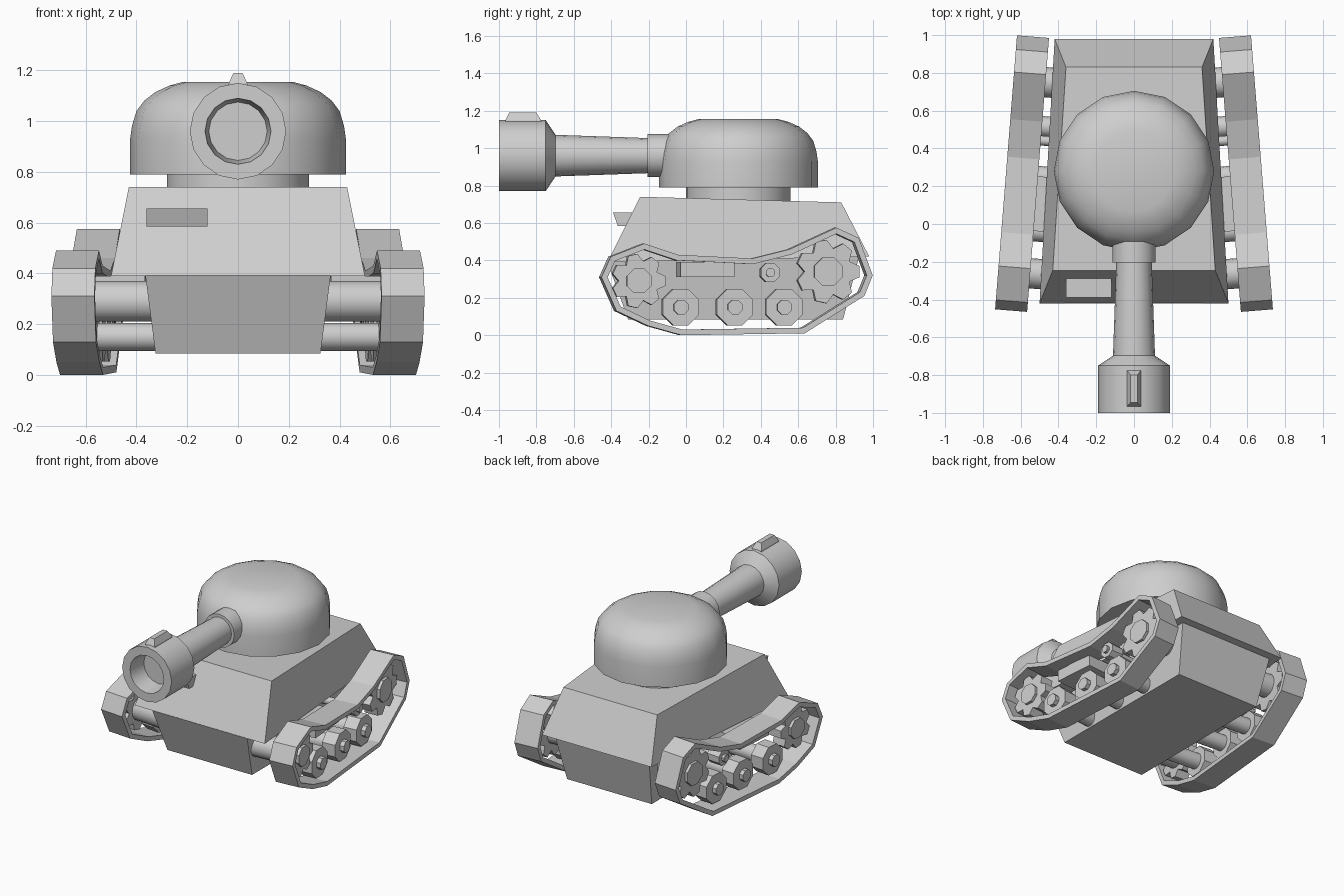
import bpy, bmesh, math
from mathutils import Matrix, Vector

if "Cube" in bpy.data.objects:
    bpy.data.objects.remove(bpy.data.objects["Cube"])

grey = bpy.data.materials.new("light_grey")
grey.diffuse_color = (0.62, 0.62, 0.62, 1)
grey.use_nodes = True
grey.node_tree.nodes["Principled BSDF"].inputs["Base Color"].default_value = grey.diffuse_color


def finish(name, bm, matrix=None, smooth=False):
    """Turn a bmesh into a named object."""
    bmesh.ops.recalc_face_normals(bm, faces=bm.faces)
    if matrix is not None:
        bmesh.ops.transform(bm, matrix=matrix, verts=bm.verts)
        if matrix.determinant() < 0:
            bmesh.ops.reverse_faces(bm, faces=bm.faces)
    me = bpy.data.meshes.new(name)
    bm.to_mesh(me)
    bm.free()
    me.materials.append(grey)
    ob = bpy.data.objects.new(name, me)
    bpy.context.collection.objects.link(ob)
    if smooth:
        bpy.ops.object.select_all(action='DESELECT')
        ob.select_set(True)
        bpy.context.view_layer.objects.active = ob
        bpy.ops.object.shade_smooth_by_angle(angle=math.radians(35))
    return ob


def loft(bm, loops, caps=True):
    """Skin matching closed loops of points."""
    rings = [[bm.verts.new(p) for p in loop] for loop in loops]
    n = len(rings[0])
    for a, b in zip(rings, rings[1:]):
        for i in range(n):
            j = (i + 1) % n
            bm.faces.new((a[i], a[j], b[j], b[i]))
    if caps:
        bm.faces.new(rings[0])
        bm.faces.new(rings[-1])


def lathe(name, profile, sides, matrix):
    """Turn (radius, height) points about z, then place."""
    bm = bmesh.new()
    loft(bm, [[(r * math.cos(2 * math.pi * i / sides), r * math.sin(2 * math.pi * i / sides), h)
               for i in range(sides)] for r, h in profile])
    return finish(name, bm, matrix, True)


def quad(hw_front, hw_rear, yf, yr, zf, zr):
    return [(-hw_front, yf, zf), (hw_front, yf, zf), (hw_rear, yr, zr), (-hw_rear, yr, zr)]


# Hull: tapered upper body over a narrower lower tub
bm = bmesh.new()
loft(bm, [quad(.50, .42, -.42, .98, .39, .42), quad(.43, .36, -.245, .83, .74, .71)])
finish("upper_hull", bm)
bm = bmesh.new()
loft(bm, [quad(.325, .325, -.31, .84, .085, .085), quad(.365, .365, -.42, .925, .391, .421)])
finish("lower_hull", bm)

# Driver's vision block on the sloped front
bm = bmesh.new()
side = [(-.39, .655), (-.365, .585), (-.25, .585), (-.25, .655)]
loft(bm, [[(x, y, z) for y, z in side] for x in (-.36, -.12)])
finish("vision_block", bm)

# Turret and its ring
place = Matrix.Translation((0, .28, 0))
lathe("turret_ring", [(.28, .70), (.28, .82)], 32, place)
lathe("turret", [(.425, .79), (.425, .93), (.418, .98), (.40, 1.04), (.37, 1.08),
                 (.325, 1.115), (.27, 1.14), (.215, 1.155)], 16, place)

# Gun along -y
gun = Matrix.Translation((0, 0, .96)) @ Matrix.Rotation(math.pi / 2, 4, 'X')
lathe("gun_collar", [(.115, -.1), (.115, .205)], 16, gun)
lathe("gun_barrel", [(.092, .15), (.112, .72)], 16, gun)
lathe("muzzle", [(.10, .69), (.115, .70), (.19, .75), (.19, 1.0), (.13, 1.0), (.115, .87)], 16, gun)

# Sight on the muzzle
bm = bmesh.new()
loft(bm, [quad(.04, .04, -.965, -.775, 1.13, 1.13), quad(.036, .036, -.965, -.775, 1.15, 1.15),
          quad(.018, .018, -.945, -.80, 1.19, 1.19)])
finish("gun_sight", bm)

# Running gear, drawn in the (y, z) plane of each track
OUTER = [(-.46, .31), (-.41, .42), (-.23, .49), (-.05, .43), (.35, .41), (.55, .46), (.80, .575),
         (.92, .52), (.995, .32), (.95, .21), (.63, .01), (-.03, 0), (-.21, .05), (-.38, .13)]


def inset(poly, d):
    """Offset a clockwise polygon inward."""
    out = []
    for i, p in enumerate(poly):
        a, p, b = Vector(poly[i - 1]), Vector(p), Vector(poly[(i + 1) % len(poly)])
        u, v = (p - a).normalized(), (b - p).normalized()
        n1, n2 = Vector((u.y, -u.x)), Vector((v.y, -v.x))
        out.append(tuple(p + (n1 + n2) * d / (1 + n1.dot(n2))))
    return out


def disc(y, z, r, sides, turn=0.0):
    return [(y + r * math.cos(2 * math.pi * (i + turn) / sides),
             z + r * math.sin(2 * math.pi * (i + turn) / sides)) for i in range(sides)]


def gear(y, z, r, teeth):
    """Broad-toothed sprocket outline."""
    pts = []
    for i in range(teeth):
        for off, rad in ((-.2, r), (.2, r), (.5, r * .74)):
            a = 2 * math.pi * (i + off) / teeth
            pts.append((y + rad * math.cos(a), z + rad * math.sin(a)))
    return pts


def prism(name, outline, x0, x1, matrix, smooth=False):
    bm = bmesh.new()
    loft(bm, [[(x, y, z) for y, z in outline] for x in (x0, x1)])
    finish(name, bm, matrix, smooth)


inner = inset(OUTER, .03)
yaw = Matrix.Translation((.614, 0, 0)) @ Matrix.Rotation(math.radians(4.57), 4, 'Z')

for label, mirror in (("right", Matrix.Identity(4)), ("left", Matrix.Scale(-1, 4, (1, 0, 0)))):
    m = mirror @ yaw
    # Track band: outer and inner loops joined into a hollow belt
    bm = bmesh.new()
    loops = [[(x, y, z) for y, z in poly] for x, poly in
             ((-.085, OUTER), (.085, OUTER), (.085, inner), (-.085, inner), (-.085, OUTER))]
    loft(bm, loops, caps=False)
    bmesh.ops.remove_doubles(bm, verts=bm.verts, dist=1e-5)
    finish(label + "_track", bm, m)

    # Road wheels with hubs and axles
    for k, y in enumerate((-.03, .26, .525)):
        tag = f"{label}_road_wheel_{k + 1}"
        prism(tag, disc(y, .15, .105, 8, .5), -.065, .03, m)
        prism(tag + "_hub", disc(y, .15, .042, 8, .5), .03, .06, m)
        prism(tag + "_axle", disc(y, .15, .055, 16), -.33, -.06, m, True)

    # Front and rear sprockets
    for tag, y, z, r in (("front", -.255, .29, .145), ("rear", .76, .34, .17)):
        tag = f"{label}_{tag}_sprocket"
        prism(tag, gear(y, z, r, 7), -.065, .03, m)
        prism(tag + "_hub", disc(y, z, r * .42 + .01, 8, .5), .03, .05, m)
        prism(tag + "_axle", disc(y, z, .08, 16), -.33, -.06, m, True)

    # Return roller and guide box
    prism(label + "_return_roller", disc(.45, .335, .055, 8, .5), -.065, .03, m)
    prism(label + "_roller_hub", disc(.45, .335, .026, 8, .5), .03, .05, m)
    prism(label + "_roller_axle", disc(.45, .335, .026, 12), -.33, -.06, m, True)
    prism(label + "_guide_box", [(-.03, .31), (.26, .31), (.26, .39), (-.03, .39)], -.25, .0, m)
